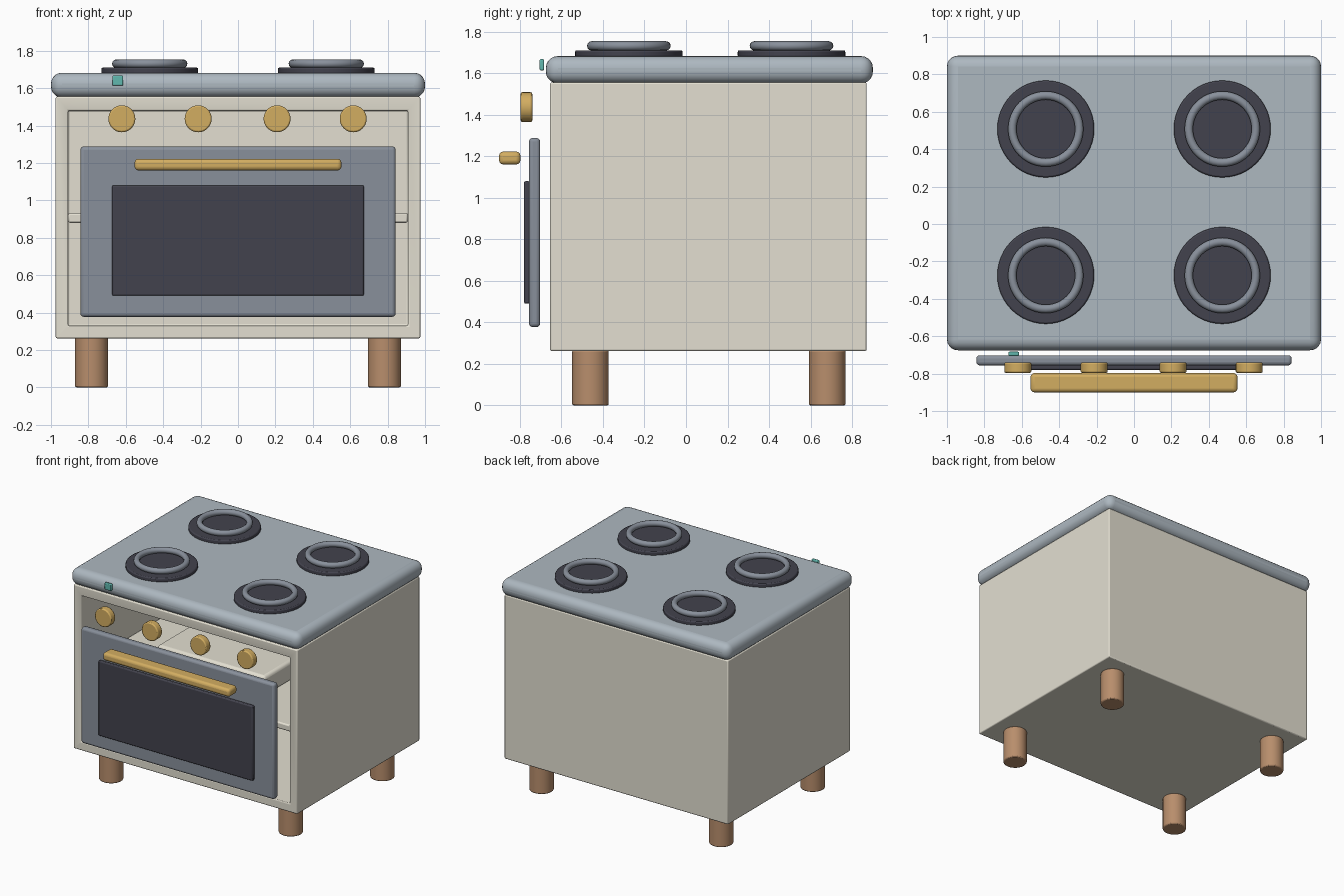
import bpy
from math import radians, pi

if "Cube" in bpy.data.objects:
    bpy.data.objects.remove(bpy.data.objects["Cube"])


def material(name, rgb):
    m = bpy.data.materials.new(name)
    m.diffuse_color = (*rgb, 1)
    m.use_nodes = True
    m.node_tree.nodes["Principled BSDF"].inputs["Base Color"].default_value = m.diffuse_color
    return m


CREAM = material("cream", (0.77, 0.74, 0.64))
STEEL = material("steel", (0.42, 0.48, 0.53))
DOOR = material("door_grey", (0.25, 0.28, 0.33))
DARK = material("dark", (0.055, 0.055, 0.075))
BRASS = material("brass", (0.65, 0.42, 0.12))
WOOD = material("wood", (0.48, 0.27, 0.15))
TEAL = material("teal", (0.12, 0.48, 0.43))


def finish(o, name, mat, bevel=0, segments=3):
    o.name = name
    if mat:
        o.data.materials.append(mat)
    if bevel:
        b = o.modifiers.new("bevel", 'BEVEL')
        b.width, b.segments = bevel, segments
        b.limit_method, b.angle_limit = 'ANGLE', radians(40)
    bpy.ops.object.shade_smooth_by_angle(angle=radians(35))
    return o


def box(name, x, y, z, mat, bevel=0, segments=3):
    """Box from (min, max) ranges on each axis."""
    r = (x, y, z)
    bpy.ops.mesh.primitive_cube_add(size=1, location=[(a + b) / 2 for a, b in r])
    o = bpy.context.object
    o.scale = [b - a for a, b in r]
    bpy.ops.object.transform_apply(location=False, rotation=False, scale=True)
    return finish(o, name, mat, bevel, segments)


def cylinder(name, loc, radius, depth, mat, bevel=0, rot=(0, 0, 0)):
    bpy.ops.mesh.primitive_cylinder_add(vertices=48, radius=radius, depth=depth,
                                        location=loc, rotation=rot)
    return finish(bpy.context.object, name, mat, bevel, 2)


# Hollow body, open at the front
body = box("body", (-0.975, 0.975), (-0.655, 0.87), (0.262, 1.555), CREAM)
cutter = box("cavity_cutter", (-0.908, 0.908), (-1.0, 0.80), (0.33, 1.48), CREAM)
cutter.hide_render = True
cutter.hide_viewport = True
cut = body.modifiers.new("cavity", 'BOOLEAN')
cut.object, cut.solver = cutter, 'EXACT'
bev = body.modifiers.new("bevel", 'BEVEL')
bev.width, bev.segments = 0.008, 2

# Oven interior: shelf with a dish on it
box("oven_shelf", (-0.908, 0.908), (-0.63, 0.80), (0.88, 0.932), CREAM, 0.01, 2)
box("oven_dish", (-0.47, 0.47), (-0.34, 0.40), (0.932, 1.09), CREAM, 0.025)

# Cooktop slab
box("cooktop", (-1, 1), (-0.675, 0.9), (1.55, 1.682), STEEL, 0.058, 5)

# Burners: dark plate with a raised ring
for x in (-0.472, 0.472):
    for y in (-0.275, 0.508):
        cylinder("burner_plate", (x, y, 1.693), 0.259, 0.034, DARK, 0.008)
        bpy.ops.mesh.primitive_torus_add(location=(x, y, 1.731), major_radius=0.179,
                                         minor_radius=0.0225, major_segments=48,
                                         minor_segments=12)
        finish(bpy.context.object, "burner_ring", DOOR)

# Door, window and handle
box("oven_door", (-0.843, 0.843), (-0.756, -0.702), (0.377, 1.288), DOOR, 0.018)
box("door_window", (-0.673, 0.673), (-0.78, -0.752), (0.49, 1.08), DARK, 0.008, 2)
box("door_handle", (-0.553, 0.553), (-0.9, -0.797), (1.16, 1.222), BRASS, 0.02)

# Control knobs
for x in (-0.621, -0.213, 0.209, 0.616):
    cylinder("control_knob", (x, -0.768, 1.436), 0.072, 0.056, BRASS, 0.008, (pi / 2, 0, 0))

# Indicator light
box("indicator_light", (-0.672, -0.614), (-0.705, -0.683), (1.613, 1.667), TEAL, 0.006, 2)

# Legs
for x in (-0.783, 0.783):
    for y in (-0.46, 0.68):
        cylinder("leg", (x, y, 0.133), 0.088, 0.266, WOOD, 0.008)
